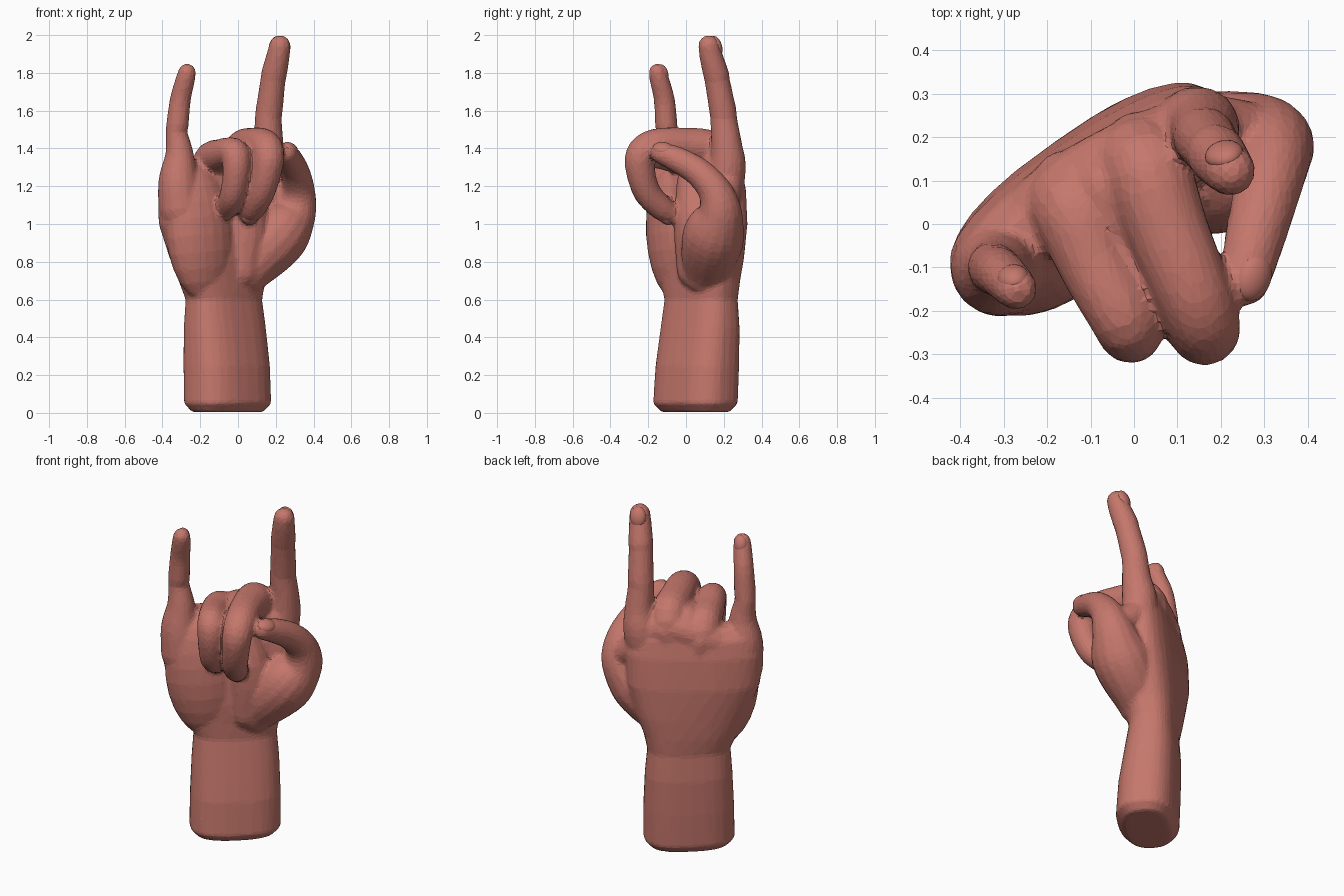
import bpy, bmesh, math
from mathutils import Vector, Matrix

cube = bpy.data.objects.get("Cube")
if cube:
    bpy.data.objects.remove(cube, do_unlink=True)

skin = bpy.data.materials.new("terracotta_skin")
skin.use_nodes = True
COLOR = (0.56, 0.185, 0.15, 1)
skin.diffuse_color = COLOR
skin.node_tree.nodes["Principled BSDF"].inputs["Base Color"].default_value = COLOR


def new_object(name, bm):
    bmesh.ops.recalc_face_normals(bm, faces=bm.faces)
    mesh = bpy.data.meshes.new(name)
    bm.to_mesh(mesh)
    bm.free()
    mesh.materials.append(skin)
    obj = bpy.data.objects.new(name, mesh)
    bpy.context.collection.objects.link(obj)
    return obj


def loft(bm, rings):
    """Skin a list of equal point rings into a closed shell."""
    loops = [[bm.verts.new(p) for p in ring] for ring in rings]
    n = len(loops[0])
    for a, b in zip(loops, loops[1:]):
        for i in range(n):
            bm.faces.new((a[i], a[(i + 1) % n], b[(i + 1) % n], b[i]))
    bm.faces.new(loops[0])
    bm.faces.new(loops[-1])


def catmull(points, steps=4):
    """Smooth a list of (x, y, z, radius) points."""
    p = [Vector(q) for q in points]
    p = [2 * p[0] - p[1]] + p + [2 * p[-1] - p[-2]]
    out = []
    for a, b, c, d in zip(p, p[1:], p[2:], p[3:]):
        for k in range(steps):
            t = k / steps
            out.append(0.5 * (2 * b + (c - a) * t + (2 * a - 5 * b + 4 * c - d) * t * t
                              + (3 * b - a - 3 * c + d) * t ** 3))
    return out + [p[-2]]


def finger(bm, points, sides=16):
    """Round tube along a path with domed ends."""
    path = catmull(points)
    pos = [q.xyz for q in path]
    rad = [q.w for q in path]
    tan = [(pos[min(i + 1, len(pos) - 1)] - pos[max(i - 1, 0)]).normalized()
           for i in range(len(pos))]
    dome = [math.radians(d) for d in (20, 40, 60, 80)]
    stations = [(pos[0] - tan[0] * rad[0] * math.sin(d), tan[0], rad[0] * math.cos(d))
                for d in reversed(dome)]
    stations += list(zip(pos, tan, rad))
    stations += [(pos[-1] + tan[-1] * rad[-1] * math.sin(d), tan[-1], rad[-1] * math.cos(d))
                 for d in dome]
    side = tan[0].orthogonal().normalized()
    rings = []
    for c, t, r in stations:
        side = (side - t * side.dot(t)).normalized()
        up = t.cross(side)
        rings.append([c + r * (side * math.cos(a) + up * math.sin(a))
                      for a in (math.tau * i / sides for i in range(sides))])
    loft(bm, rings)


def slab_ring(x, y, z, wide, thick, turn, sides=28):
    """Rounded-rectangle section turned about the vertical."""
    rot = Matrix.Rotation(math.radians(turn), 3, 'Z')
    ring = []
    for i in range(sides):
        c, s = math.cos(math.tau * i / sides), math.sin(math.tau * i / sides)
        p = Vector((wide * math.copysign(abs(c) ** 0.78, c),
                    thick * math.copysign(abs(s) ** 0.78, s), 0))
        ring.append(rot @ p + Vector((x, y, z)))
    return ring


def ellipsoid(bm, center, axes, radii):
    """Ball stretched along three given axes."""
    m = Matrix([a * r for a, r in zip(axes, radii)]).transposed().to_4x4()
    m.translation = center
    bmesh.ops.create_uvsphere(bm, u_segments=20, v_segments=12, radius=1, matrix=m)


hand = bmesh.new()

# Forearm and palm
loft(hand, [slab_ring(*s) for s in (
    (-0.055, 0.05, 0.004, 0.21, 0.125, 42), (-0.055, 0.05, 0.05, 0.25, 0.168, 42),
    (-0.06, 0.06, 0.25, 0.248, 0.165, 42), (-0.07, 0.075, 0.45, 0.24, 0.15, 42),
    (-0.075, 0.08, 0.60, 0.228, 0.132, 42), (-0.085, 0.075, 0.70, 0.26, 0.14, 40),
    (-0.09, 0.07, 0.82, 0.31, 0.147, 38), (-0.10, 0.07, 1.0, 0.365, 0.145, 35),
    (-0.10, 0.07, 1.18, 0.372, 0.13, 34), (-0.10, 0.075, 1.28, 0.34, 0.105, 34),
    (-0.09, 0.08, 1.34, 0.26, 0.06, 34))])

# Fleshy heel of the palm below the little finger
turn = Matrix.Rotation(math.radians(32), 3, 'Z') @ Matrix.Rotation(math.radians(-6), 3, 'Y')
ellipsoid(hand, Vector((-0.20, -0.06, 0.95)), [turn.col[i] for i in range(3)],
          (0.20, 0.13, 0.36))

# Hollow of the palm behind the curled fingers
finger(hand, [(0.02, 0.06, 0.76, 0.11), (0.04, 0.06, 1.0, 0.125), (0.0, 0.05, 1.22, 0.1)])

# Thumb with its muscle pad
finger(hand, [(0.045, 0.10, 0.74, 0.12), (0.12, 0.125, 0.84, 0.155), (0.225, 0.15, 0.955, 0.162),
              (0.30, 0.18, 1.07, 0.118), (0.318, 0.15, 1.18, 0.09), (0.303, 0.065, 1.275, 0.077),
              (0.275, -0.045, 1.34, 0.069), (0.256, -0.13, 1.375, 0.058)])

# Web between thumb and index finger
finger(hand, [(0.13, 0.21, 1.24, 0.09), (0.2, 0.21, 1.17, 0.085), (0.29, 0.19, 1.1, 0.085)])

# Row of knuckles joining the four fingers
finger(hand, [(0.12, 0.19, 1.28, 0.1), (0.01, 0.15, 1.33, 0.1),
              (-0.15, 0.06, 1.28, 0.1), (-0.29, -0.06, 1.19, 0.1)])

# Web between the two curled fingers
finger(hand, [(-0.06, 0.08, 1.36, 0.085), (-0.035, 0.02, 1.36, 0.08), (0.0, -0.05, 1.36, 0.06)])

# Raised index finger
finger(hand, [(0.12, 0.19, 1.1, 0.10), (0.145, 0.22, 1.3, 0.098), (0.16, 0.215, 1.42, 0.082),
              (0.16, 0.20, 1.55, 0.072), (0.165, 0.195, 1.6, 0.072), (0.185, 0.165, 1.76, 0.067),
              (0.19, 0.16, 1.79, 0.069), (0.21, 0.135, 1.88, 0.063), (0.222, 0.122, 1.942, 0.058)])

# Raised little finger
finger(hand, [(-0.305, -0.10, 1.08, 0.115), (-0.315, -0.10, 1.23, 0.107),
              (-0.31, -0.10, 1.37, 0.076), (-0.325, -0.10, 1.48, 0.059),
              (-0.32, -0.105, 1.53, 0.06), (-0.305, -0.115, 1.66, 0.056),
              (-0.28, -0.14, 1.76, 0.052), (-0.27, -0.15, 1.802, 0.048)])

# Curled middle finger
finger(hand, [(0.0, 0.15, 1.26, 0.10), (0.025, 0.13, 1.385, 0.105), (0.075, -0.01, 1.415, 0.096),
              (0.14, -0.17, 1.415, 0.088), (0.163, -0.24, 1.36, 0.083), (0.15, -0.237, 1.26, 0.077),
              (0.12, -0.20, 1.16, 0.072), (0.08, -0.13, 1.085, 0.067), (0.06, -0.08, 1.055, 0.056)])

# Curled ring finger
finger(hand, [(-0.16, 0.07, 1.22, 0.09), (-0.14, 0.04, 1.33, 0.1), (-0.09, -0.09, 1.365, 0.086),
              (-0.025, -0.215, 1.38, 0.078), (-0.008, -0.245, 1.33, 0.076),
              (-0.013, -0.237, 1.24, 0.071), (-0.03, -0.20, 1.15, 0.068),
              (-0.055, -0.13, 1.095, 0.063), (-0.068, -0.09, 1.075, 0.055)])

# Tendon ridges on the back of the hand
for top, low in (((0.01, 0.19, 1.32), (-0.12, 0.13, 0.85)), ((-0.16, 0.1, 1.27), (-0.14, 0.12, 0.85)),
                 ((-0.31, -0.03, 1.19), (-0.19, 0.07, 0.85))):
    finger(hand, [(*top, 0.07), (*low, 0.05)])

# Fuse the masses into one faceted skin
hand = new_object("hand", hand)
fuse = hand.modifiers.new("fuse", 'REMESH')
fuse.mode = 'VOXEL'
fuse.voxel_size = 0.012
relax = hand.modifiers.new("relax", 'SMOOTH')
relax.factor = 0.5
relax.iterations = 6
facet = hand.modifiers.new("facet", 'DECIMATE')
facet.ratio = 0.14


def nail(name, center, normal, along, length, width):
    """Domed plate sunk into a fingertip."""
    n = Vector(normal).normalized()
    a = Vector(along)
    a = (a - n * a.dot(n)).normalized()
    bm = bmesh.new()
    ellipsoid(bm, Vector(center), (n.cross(a), a, n), (width, length, 0.03))
    obj = new_object(name, bm)
    for poly in obj.data.polygons:
        poly.use_smooth = True


# Nails: fingertip centre pushed out along the nail normal
for name, tip, normal, along, radius, length, width in (
        ("index_nail", (0.216, 0.13, 1.93), (-0.25, 0.9, 0.3), (0.15, -0.2, 1), 0.032, 0.058, 0.045),
        ("little_nail", (-0.272, -0.147, 1.79), (-0.25, 0.9, 0.3), (0.15, -0.2, 1), 0.024, 0.05, 0.037),
        ("thumb_nail", (0.259, -0.12, 1.372), (0.5, -0.05, 0.82), (-0.2, -0.9, 0.3), 0.032, 0.058, 0.044),
        ("middle_nail", (0.064, -0.09, 1.06), (0, -0.65, -0.75), (-0.3, 0.7, -0.5), 0.034, 0.052, 0.042),
        ("ring_nail", (-0.065, -0.1, 1.08), (0, -0.65, -0.75), (-0.2, 0.7, -0.5), 0.032, 0.05, 0.039)):
    nail(name, Vector(tip) + Vector(normal).normalized() * radius, normal, along, length, width)
